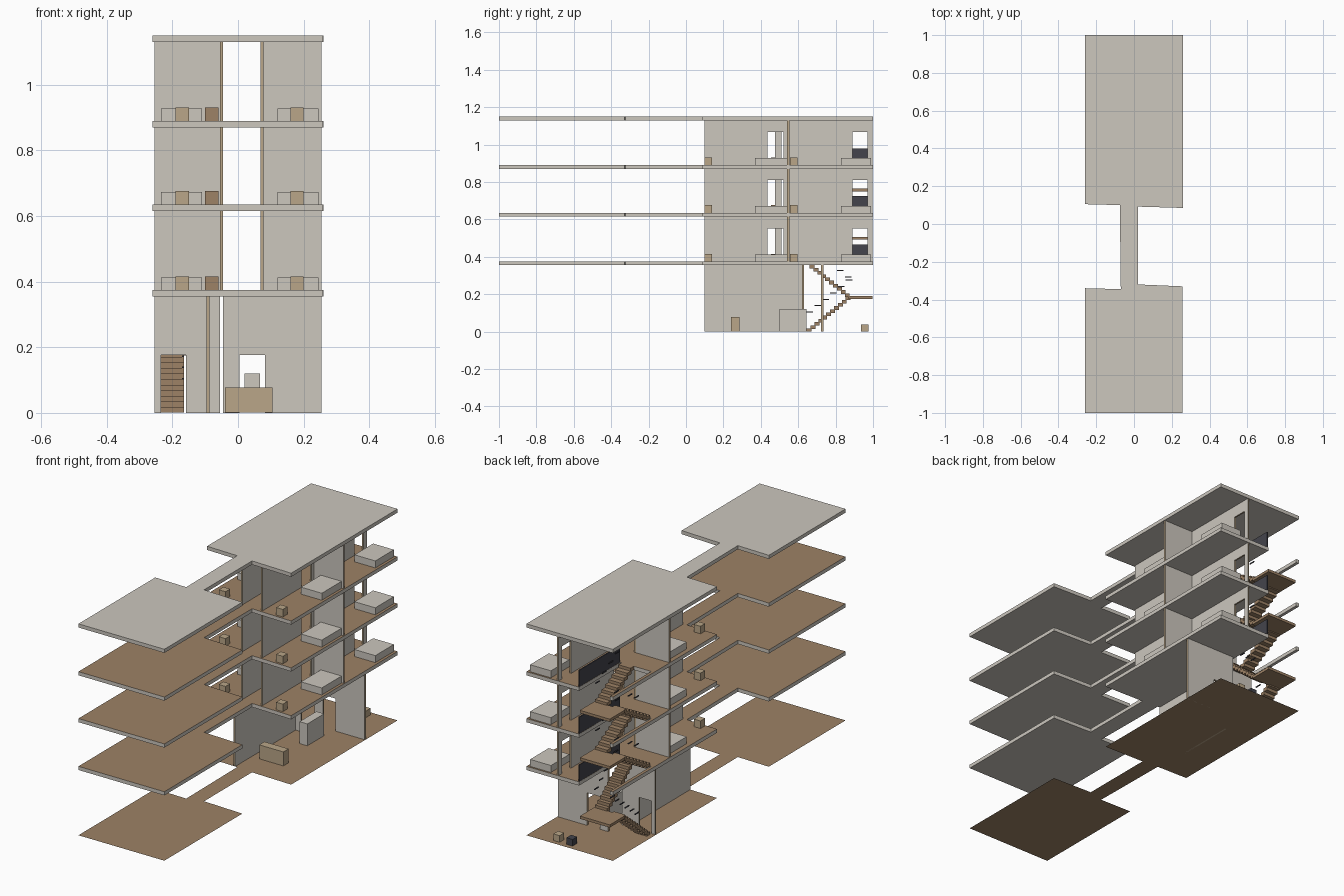
import bpy, bmesh
from mathutils import Vector

cube = bpy.data.objects.get("Cube")
if cube:
    bpy.data.objects.remove(cube, do_unlink=True)


def make_material(name, rgb):
    m = bpy.data.materials.new(name)
    m.use_nodes = True
    lin = [(c / 255 / 12.92) if c < 11 else ((c / 255 + 0.055) / 1.055) ** 2.4 for c in rgb]
    m.diffuse_color = (*lin, 1)
    m.node_tree.nodes["Principled BSDF"].inputs["Base Color"].default_value = (*lin, 1)
    return m


PLASTER = make_material("pale plaster", (204, 199, 190))
TAN = make_material("tan wood", (186, 166, 136))
BROWN = make_material("brown floor", (157, 130, 102))
DARK = make_material("charcoal metal", (68, 68, 76))


def finish(name, bm, mats, rule=None):
    bmesh.ops.recalc_face_normals(bm, faces=bm.faces)
    bm.normal_update()
    if rule:
        for f in bm.faces:
            f.material_index = rule(f)
    me = bpy.data.meshes.new(name)
    bm.to_mesh(me)
    bm.free()
    for m in mats:
        me.materials.append(m)
    ob = bpy.data.objects.new(name, me)
    bpy.context.scene.collection.objects.link(ob)
    return ob


def add_box(bm, x, y, z):
    """Box from (low, high) pairs."""
    verts = bmesh.ops.create_cube(bm, size=1)["verts"]
    for v in verts:
        v.co = [lo + (c + 0.5) * (hi - lo) for c, (lo, hi) in zip(v.co, (x, y, z))]


def box(name, mat, x, y, z):
    bm = bmesh.new()
    add_box(bm, x, y, z)
    return finish(name, bm, [mat])


def prism(name, points, offset, mats, rule):
    """Outline extruded along an offset."""
    bm = bmesh.new()
    face = bm.faces.new([bm.verts.new(p) for p in points])
    new = bmesh.ops.extrude_face_region(bm, geom=[face], use_keep_orig=True)["geom"]
    bmesh.ops.translate(bm, vec=Vector(offset),
                        verts=[g for g in new if isinstance(g, bmesh.types.BMVert)])
    return finish(name, bm, mats, rule)


def wall(name, axis, span, across, z, doors=(), door_height=0.177):
    """Upright wall along x or y, door notches cut from below, tan end faces."""
    line = [(span[0], z[0])]
    for a, b in doors:
        top = z[0] + door_height
        line += [(a, z[0]), (a, top), (b, top), (b, z[0])]
    line += [(span[1], z[0]), (span[1], z[1]), (span[0], z[1])]
    t = across[1] - across[0]
    if axis == "x":
        pts, off, n = [(a, across[0], h) for a, h in line], (0, t, 0), 1
    else:
        pts, off, n = [(across[0], a, h) for a, h in line], (t, 0, 0), 0
    return prism(name, pts, off, [PLASTER, TAN], lambda f: 0 if abs(f.normal[n]) > 0.9 else 1)


# Floor plan: two blocks joined by a narrow bridge, with an optional stair notch
FRONT = [(-0.075, 0.1), (-0.07, -0.345), (-0.26, -0.34), (-0.26, -1), (0.257, -1),
         (0.257, -0.33), (0.02, -0.32), (0.02, 0.092), (0.26, 0.085), (0.26, 1)]
FULL = [(-0.26, 1), (-0.26, 0.105)] + FRONT
NOTCHED = [(-0.057, 1), (-0.057, 0.645), (-0.243, 0.645), (-0.243, 1)] + FULL

# Ground sheet
bm = bmesh.new()
bm.faces.new([bm.verts.new((x, y, 0)) for x, y in reversed(FULL)])
finish("ground_floor", bm, [BROWN])

# Slabs and roof
TOPS = [0.375, 0.635, 0.89]
SLAB = 0.02
for i, top in enumerate(TOPS):
    prism(f"floor_slab_{i + 1}", [(x, y, top - SLAB) for x, y in NOTCHED], (0, 0, SLAB),
          [PLASTER, BROWN], lambda f: 1 if f.normal.z > 0.9 else 0)
prism("roof_slab", [(x, y, 1.13) for x, y in FULL], (0, 0, SLAB), [PLASTER], None)

# Ground storey walls
low = (0, TOPS[0] - SLAB)
wall("hall_side_wall", "y", (0.1, 0.62), (-0.096, -0.087), low)
wall("stair_front_wall", "x", (-0.255, -0.055), (0.62, 0.63), low, [(-0.235, -0.158)])
wall("hall_back_wall", "x", (-0.045, 0.255), (0.722, 0.734), low, [(0.005, 0.082)])

# Ground storey furniture
box("reception_desk", TAN, (-0.04, 0.105), (0.24, 0.285), (0.001, 0.077))
box("hall_cabinet", PLASTER, (0.02, 0.067), (0.5, 0.645), (0.001, 0.12))
box("back_tan_bin", TAN, (0.078, 0.115), (0.935, 0.975), (0.001, 0.037))
box("back_dark_bin", DARK, (0, 0.037), (0.935, 0.975), (0.001, 0.037))

# Upper storeys: corridor walls, partitions, beds, stands and stairwell guard
for i, top in enumerate(TOPS):
    s = f"_{i + 1}"
    z = (top, (TOPS + [1.15])[i + 1] - SLAB)
    wall("left_corridor_wall" + s, "y", (0.1, 0.997), (0.068, 0.077), z,
         [(0.435, 0.52), (0.89, 0.97)])
    wall("right_corridor_wall" + s, "y", (0.105, 0.51), (-0.055, -0.045), z, [(0.39, 0.475)])
    wall("left_partition" + s, "x", (0.077, 0.255), (0.541, 0.553), z)
    wall("right_partition" + s, "x", (-0.255, -0.055), (0.498, 0.51), z)
    bed, stand = (top, top + 0.038), (top, top + 0.041)
    box("left_front_bed" + s, PLASTER, (0.12, 0.245), (0.37, 0.54), bed)
    box("left_back_bed" + s, PLASTER, (0.12, 0.245), (0.83, 0.99), bed)
    box("right_bed" + s, PLASTER, (-0.235, -0.11), (0.33, 0.497), bed)
    box("left_front_stand" + s, TAN, (0.16, 0.2), (0.1, 0.14), stand)
    box("left_back_stand" + s, TAN, (0.16, 0.2), (0.555, 0.595), stand)
    box("right_front_stand" + s, TAN, (-0.19, -0.15), (0.107, 0.147), stand)
    box("right_bedside_stand" + s, BROWN, (-0.1, -0.06), (0.455, 0.495), stand)
    box("stairwell_guard" + s, DARK, (-0.056, -0.05), (0.645, 0.997), (top, top + 0.09))


def flight(name, x, y0, y1, z0, z1, steps):
    """Row of overlapping step blocks with broken handrail pieces above."""
    bm, rail = bmesh.new(), bmesh.new()
    run, rise = (y1 - y0) / steps, (z1 - z0) / steps
    for k in range(steps):
        a, b = sorted((y0 + k * run, y0 + (k + 1.25) * run))
        h = z0 + (k + 1) * rise
        add_box(bm, x, (a, b), (max(h - rise * 1.15, 0.001), h))
        if k % 2 == 0:
            add_box(rail, (x[1] - 0.005, x[1]), (a, a + 0.035), (h + 0.085, h + 0.09))
    finish(name, bm, [BROWN])
    finish(name + "_handrail", rail, [DARK])


# Switchback stairs
for i, top in enumerate(TOPS):
    base = ([0] + TOPS)[i]
    mid = (base + top) / 2
    steps = 11 if i == 0 else 8
    flight(f"lower_flight_{i + 1}", (-0.235, -0.165), 0.645, 0.875, base, mid, steps)
    box(f"stair_landing_{i + 1}", BROWN, (-0.24, -0.06), (0.87, 0.998), (mid - 0.013, mid + 0.002))
    flight(f"upper_flight_{i + 1}", (-0.138, -0.065), 0.875, 0.645, mid, top, steps)
